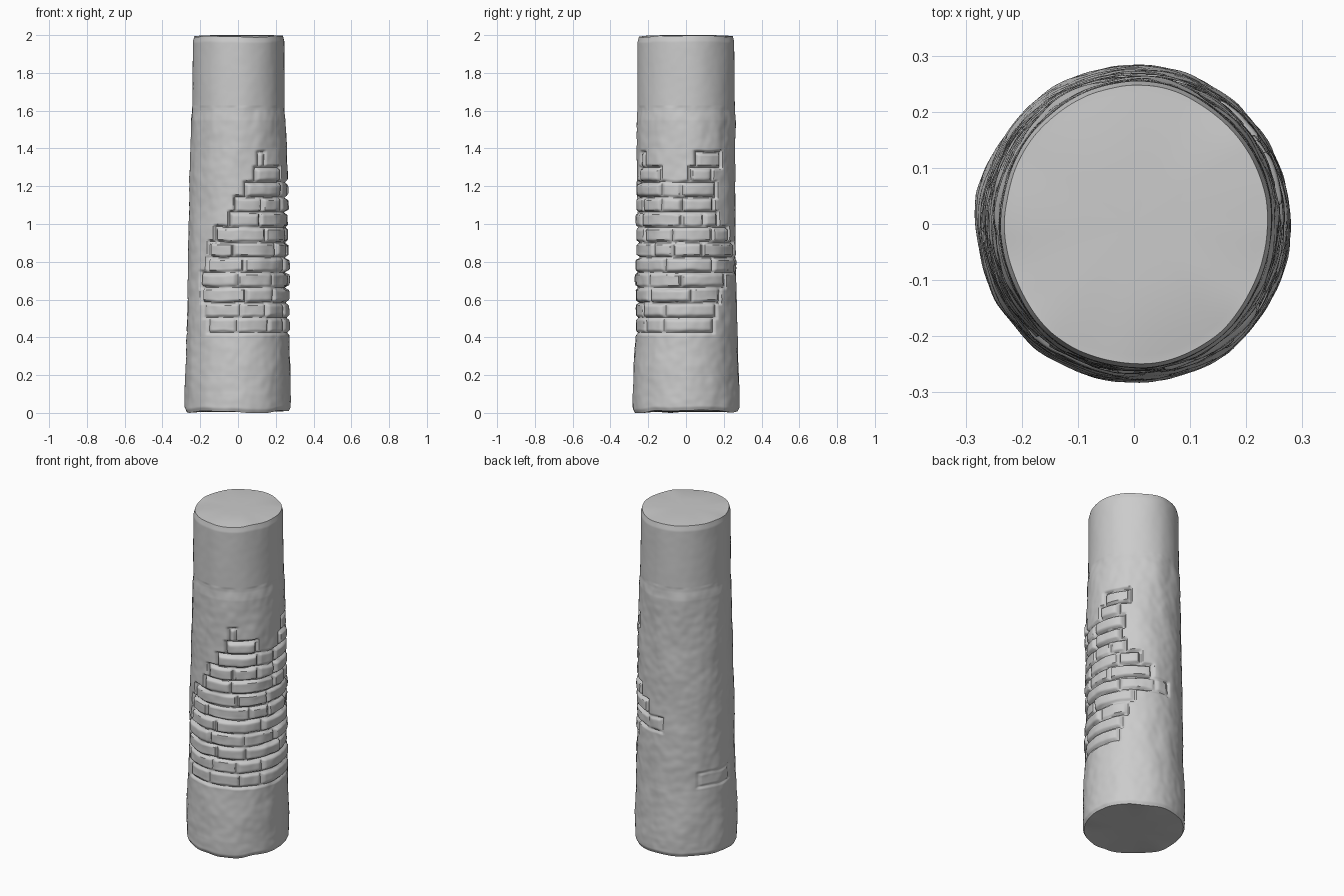
import bpy, bmesh, math, random
from mathutils import noise, Vector

if "Cube" in bpy.data.objects:
    bpy.data.objects.remove(bpy.data.objects["Cube"])

random.seed(4)
COLS, ROWS = 176, 320
COURSE, BASE = 0.0795, 0.425

# Column radius by height
PROFILE = [(0, .272), (.02, .281), (.10, .281), (.25, .277), (.40, .270), (1.0, .263),
           (1.55, .255), (1.60, .250), (1.97, .247), (2.0, .240)]
# Exposed brick per course, bottom to top: angle ranges in degrees (0 = right, -90 = front)
COURSES = [[(-125, 32), (140, 185)], [(-132, 36)], [(-136, 42)], [(-138, 50)],
           [(-128, 95)], [(-126, 72)], [(-118, 58)], [(-100, 40)],
           [(-94, 34)], [(-82, 38)], [(-70, -32), (5, 32)], [(-66, -58), (12, 46)]]


def lerp_table(table, z):
    for (a, ra), (b, rb) in zip(table, table[1:]):
        if z <= b:
            return ra + (rb - ra) * (z - a) / (b - a)
    return table[-1][1]


def smooth(x):
    x = max(0, min(1, x))
    return x * x * (3 - 2 * x)


# Bricks: (course, start angle, end angle, raise)
bricks = []
for i, spans in enumerate(COURSES):
    for lo, hi in spans:
        a = lo
        while a < hi - 6:
            b = min(hi, a + random.uniform(24, 62))
            if hi - b < 14:
                b = hi
            bricks.append((i, a, b, random.uniform(-.003, .007)))
            a = b


def brick_offset(deg, z, r):
    """Rounded brick faces, with dark joints cut around each one."""
    out, cut = 0.0, 0.0
    for i, a, b, lift in bricks:
        z0 = BASE + COURSE * i
        if not z0 - .02 < z < z0 + COURSE + .02:
            continue
        mid = (a + b) / 2
        d = (deg - mid + 180) % 360 - 180
        side = ((b - a) / 2 - abs(d)) * math.pi / 180 * r
        wob = .006 * noise.noise(Vector((deg * .05, i * 3.1, 2)))
        edge = COURSE / 2 - abs(z - z0 - COURSE / 2 + wob)
        inside = min(side, edge)
        if inside > 0:
            out = lift * smooth(inside / .025)
        # joints fade in and out along their length
        fade = .55 + .9 * noise.noise(Vector((deg * .03, z * 5, 7)))
        fade = max(.35, min(1, fade + .3))
        if i < 2:
            fade *= .6
        if deg > 100:
            fade *= .6
        if inside > -.014:
            cut = max(cut, fade * (1 - smooth(abs(inside) / .014)))
    return out - .021 * cut


def surface(theta, z):
    deg = math.degrees(theta)
    r = lerp_table(PROFILE, z)
    c, s = math.cos(theta), math.sin(theta)
    r -= .007 * math.cos(2 * theta) * smooth((z - 1.2) / .5)
    rough = .25 if z > 1.62 else 1.0
    r += .004 * noise.noise(Vector((c * 1.6, s * 1.6, z * 1.3)))
    r += .005 * rough * noise.noise(Vector((c * 3, s * 3, z * 6)))
    r += .002 * rough * noise.noise(Vector((c * 7, s * 7, z * 22)))
    r += brick_offset(deg, z, r)
    # uneven top and bottom rims
    wave = noise.noise(Vector((c * 1.8, s * 1.8, 9)))
    zz = z + .014 * wave * (1 - smooth(z / .1)) + .008 * (1 - smooth(z / .1))
    zz += (.008 * wave - .006) * smooth((z - 1.9) / .1)
    return Vector((r * c + .004 * z / 2, r * s, max(0, min(2, zz))))


# Weathered column shaft
bm = bmesh.new()
rings = []
for j in range(ROWS + 1):
    z = 2 * j / ROWS
    rings.append([bm.verts.new(surface(2 * math.pi * k / COLS - math.radians(170), z))
                  for k in range(COLS)])


# Caps that ease from the wavy rim to a flat centre
def cap(rim, z):
    loops = [rim]
    for f in (.94, .8, .4):
        t = smooth((1 - f) / .3)
        loops.append([bm.verts.new((v.co.x * f, v.co.y * f, v.co.z * (1 - t) + z * t))
                      for v in rim])
    return loops, bm.verts.new((0, 0, z))


def bridge(a, b):
    for k in range(COLS):
        n = (k + 1) % COLS
        bm.faces.new((a[k], a[n], b[n], b[k]))


for a, b in zip(rings, rings[1:]):
    bridge(a, b)
for rim, z in ((rings[-1], 2.0), (rings[0], .006)):
    loops, centre = cap(rim, z)
    for a, b in zip(loops, loops[1:]):
        bridge(a, b)
    for k in range(COLS):
        bm.faces.new((loops[-1][k], loops[-1][(k + 1) % COLS], centre))
bmesh.ops.recalc_face_normals(bm, faces=bm.faces)
mesh = bpy.data.meshes.new("brick_column")
bm.to_mesh(mesh)
bm.free()
column = bpy.data.objects.new("brick_column", mesh)
bpy.context.collection.objects.link(column)
bpy.context.view_layer.objects.active = column
column.select_set(True)
bpy.ops.object.shade_smooth_by_angle(angle=math.radians(50))
